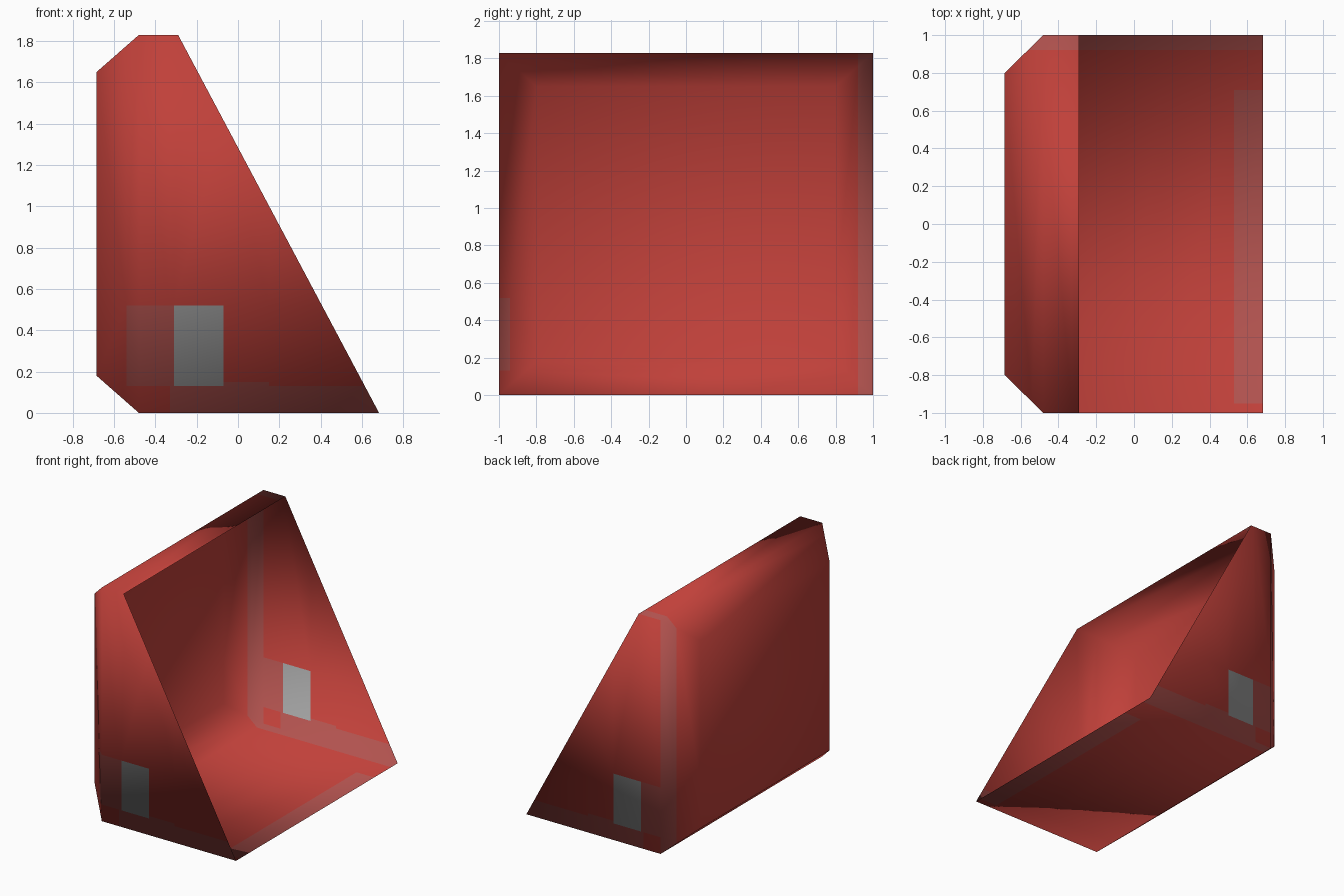
import bpy, bmesh

if "Cube" in bpy.data.objects:
    bpy.data.objects.remove(bpy.data.objects["Cube"])


def material(name, rgb):
    m = bpy.data.materials.new(name)
    m.diffuse_color = (*rgb, 1)
    m.use_nodes = True
    m.node_tree.nodes["Principled BSDF"].inputs["Base Color"].default_value = m.diffuse_color
    return m


MATS = [material("red_paint", (0.53, 0.052, 0.042)),
        material("faded_red", (0.44, 0.085, 0.077)),
        material("grey_plate", (0.35, 0.35, 0.35))]


def rect(half_y, z0, z1, x0, x1):
    """Rectangular section; x0 at the bottom, x1 at the top."""
    return [(x0, -half_y, z0), (x0, half_y, z0), (x1, half_y, z1), (x1, -half_y, z1)]


def shell():
    """Open scoop: back panel, chamfer ring, walls up to the slanted rim."""
    bm = bmesh.new()
    rings = [[bm.verts.new(p) for p in r] for r in (
        rect(0.80, 0.18, 1.65, -0.685, -0.685),
        rect(1.00, 0.00, 1.83, -0.48, -0.48),
        rect(1.00, 0.00, 1.83, 0.683, -0.29))]
    back = bm.faces.new(rings[0])
    for a, b in zip(rings, rings[1:]):
        for i in range(4):
            j = (i + 1) % 4
            bm.faces.new((a[i], a[j], b[j], b[i]))
    bmesh.ops.recalc_face_normals(bm, faces=bm.faces)
    bm.normal_update()
    if back.normal.x > 0:
        bmesh.ops.reverse_faces(bm, faces=bm.faces)
    for f in bm.faces:
        f.smooth = True
    return bm


def add_object(name, bm):
    me = bpy.data.meshes.new(name)
    bm.to_mesh(me)
    bm.free()
    ob = bpy.data.objects.new(name, me)
    bpy.context.collection.objects.link(ob)
    return ob


def colour(f):
    n, c = f.normal, f.calc_center_median()
    wall = abs(n.y) > 0.95
    side_chamfer = 0.3 < abs(n.y) < 0.95
    in_row = 0.13 < c.z < 0.52
    # grey plates and the faded patch behind them
    if wall and in_row and -0.31 < c.x < -0.07:
        return 2
    if (wall or side_chamfer) and in_row and -0.54 < c.x < -0.31:
        return 1
    # faded band along the foot of both side walls
    if wall and c.x > -0.33 and c.z < (0.15 if c.x < 0.15 else 0.13):
        return 1
    # faded strip on the floor lip
    if n.z < -0.95 and c.x > 0.53 and -0.95 < c.y < 0.71:
        return 1
    # faded edge round the rear side
    if not wall and c.y > 0.92:
        return 1
    return 0


# Scoop body, cut along the borders of the colour areas
bm = shell()
cuts = [(0, v) for v in (-0.54, -0.33, -0.31, -0.07, 0.15, 0.53)]
cuts += [(1, v) for v in (-0.95, 0.71, 0.92)]
cuts += [(2, v) for v in (0.13, 0.15, 0.52)]
for axis, v in cuts:
    co, no = [0, 0, 0], [0, 0, 0]
    co[axis], no[axis] = v, 1
    bmesh.ops.bisect_plane(bm, geom=bm.verts[:] + bm.edges[:] + bm.faces[:],
                           plane_co=co, plane_no=no, dist=1e-5)
bm.normal_update()
for f in bm.faces:
    f.smooth = True
    f.material_index = colour(f)
body = add_object("scoop_body", bm)
for m in MATS:
    body.data.materials.append(m)

# Keep the soft shading of the uncut shell
guide = add_object("shading_guide", shell())
guide.hide_render = True
mod = body.modifiers.new("soft_shading", 'DATA_TRANSFER')
mod.object = guide
mod.use_loop_data = True
mod.data_types_loops = {'CUSTOM_NORMAL'}
mod.loop_mapping = 'POLYINTERP_NEAREST'
bpy.context.view_layer.objects.active = body
body.select_set(True)
bpy.context.view_layer.update()
bpy.ops.object.modifier_apply(modifier=mod.name)
bpy.data.objects.remove(guide)
